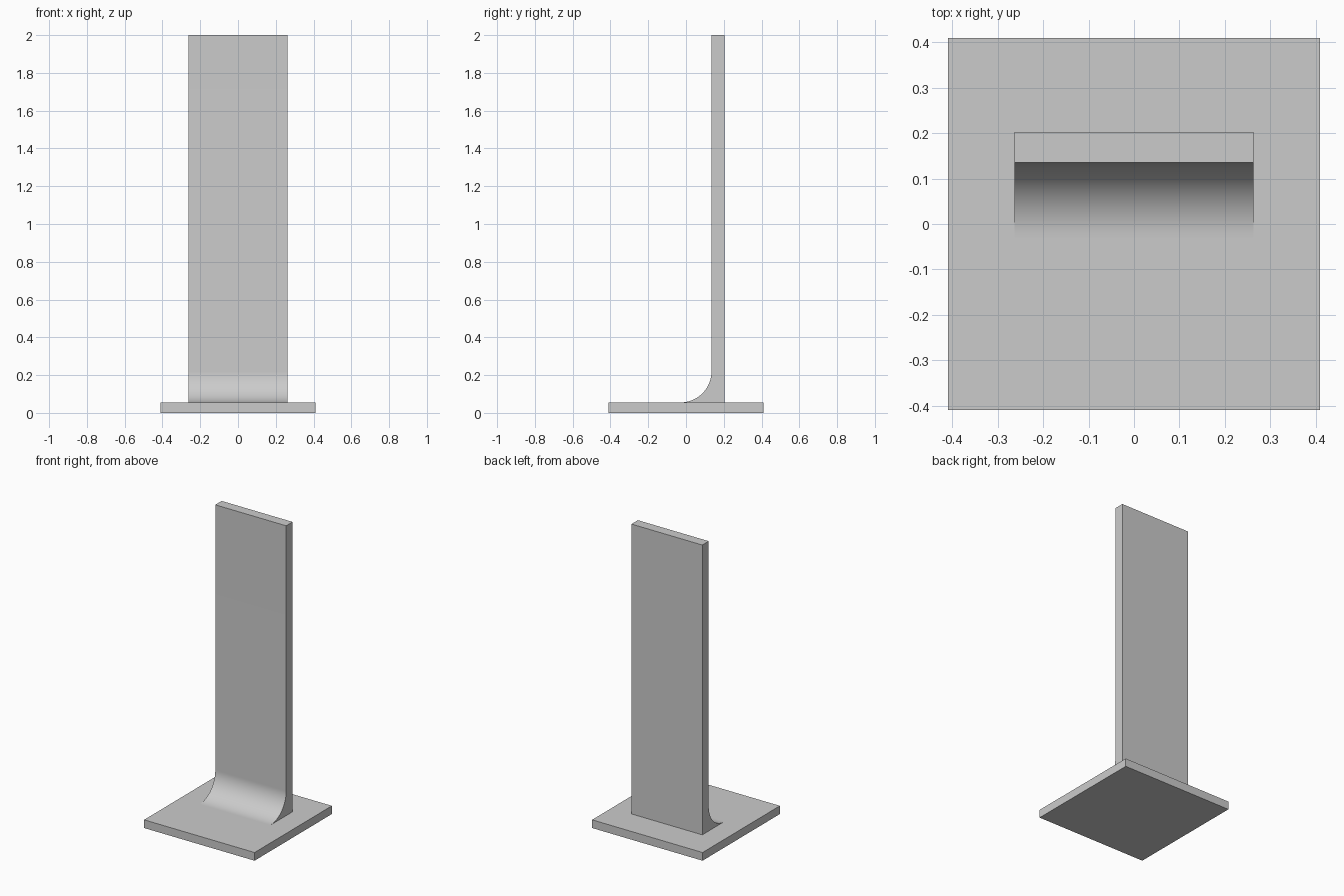
import bpy, bmesh, math

cube = bpy.data.objects.get("Cube")
if cube:
    bpy.data.objects.remove(cube, do_unlink=True)

GREY = (0.6, 0.6, 0.6, 1)
BASE_TOP = 0.055
BACK, FRONT = 0.203, 0.135
RADIUS = 0.165

grey = bpy.data.materials.new("plain grey")
grey.use_nodes = True
grey.diffuse_color = GREY
grey.node_tree.nodes["Principled BSDF"].inputs["Base Color"].default_value = GREY


def extrude_profile(name, profile, half_width):
    """Sweep a closed (y, z) outline along x."""
    bm = bmesh.new()
    face = bm.faces.new([bm.verts.new((-half_width, y, z)) for y, z in profile])
    swept = bmesh.ops.extrude_face_region(bm, geom=[face])
    verts = [g for g in swept["geom"] if isinstance(g, bmesh.types.BMVert)]
    bmesh.ops.translate(bm, verts=verts, vec=(2 * half_width, 0, 0))
    bmesh.ops.recalc_face_normals(bm, faces=bm.faces)
    mesh = bpy.data.meshes.new(name)
    bm.to_mesh(mesh)
    bm.free()
    mesh.materials.append(grey)
    obj = bpy.data.objects.new(name, mesh)
    bpy.context.collection.objects.link(obj)
    bpy.ops.object.select_all(action="DESELECT")
    obj.select_set(True)
    bpy.context.view_layer.objects.active = obj
    bpy.ops.object.shade_smooth_by_angle(angle=math.radians(30))
    return obj


# Square base plate
h = 0.41
extrude_profile("base_plate", [(-h, 0), (h, 0), (h, BASE_TOP), (-h, BASE_TOP)], h)

# Upright panel with a concave fillet flowing into the base
steps = 32
fillet = []
for i in range(steps + 1):
    a = math.pi / 2 * i / steps
    fillet.append((FRONT - RADIUS + RADIUS * math.sin(a),
                   BASE_TOP + RADIUS - RADIUS * math.cos(a)))
outline = [(BACK, 2), (BACK, BASE_TOP)] + fillet + [(FRONT, 2)]
extrude_profile("upright_panel", outline, 0.263)
